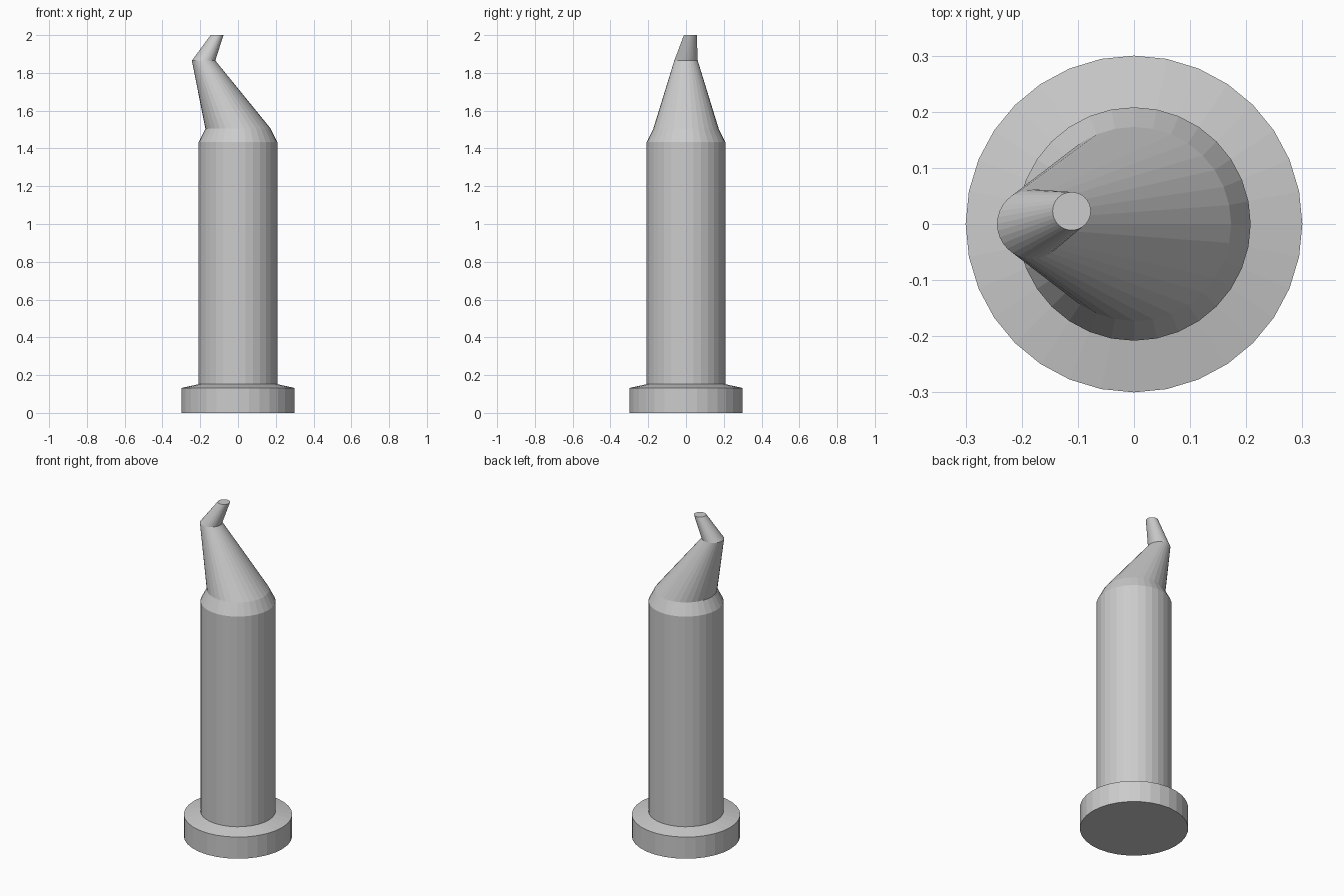
import bpy, bmesh
from math import cos, sin, tau

cube = bpy.data.objects.get("Cube")
if cube:
    bpy.data.objects.remove(cube, do_unlink=True)

SIDES = 32

# Single plain grey material
GREY = (0.6, 0.6, 0.6, 1.0)
grey = bpy.data.materials.new("light_grey")
grey.use_nodes = True
grey.diffuse_color = GREY
grey.node_tree.nodes["Principled BSDF"].inputs["Base Color"].default_value = GREY


def loft(name, rings, cap_bottom=False, cap_top=False):
    """Join horizontal circles given as (centre x, centre y, z, radius)."""
    bm = bmesh.new()
    loops = [[bm.verts.new((x + r * cos(tau * i / SIDES), y + r * sin(tau * i / SIDES), z))
              for i in range(SIDES)] for x, y, z, r in rings]
    for low, high in zip(loops, loops[1:]):
        for i in range(SIDES):
            j = (i + 1) % SIDES
            bm.faces.new((low[i], low[j], high[j], high[i]))
    if cap_bottom:
        bm.faces.new(loops[0][::-1])
    if cap_top:
        bm.faces.new(loops[-1])
    mesh = bpy.data.meshes.new(name)
    bm.to_mesh(mesh)
    bm.free()
    mesh.materials.append(grey)
    obj = bpy.data.objects.new(name, mesh)
    bpy.context.collection.objects.link(obj)
    return obj


BODY = 0.208
SHOULDER = (0, 0, 1.505, 0.173)
ELBOW = (-0.182, 0, 1.865, 0.062)

# Wide foot with a shallow sloping top
loft("base_flange", [(0, 0, 0, 0.3), (0, 0, 0.132, 0.3), (0, 0, 0.152, BODY)], cap_bottom=True)

# Straight barrel with a chamfered shoulder
loft("barrel", [(0, 0, 0.152, BODY), (0, 0, 1.435, BODY), SHOULDER])

# Leaning cone, then the short tip bent back the other way
loft("leaning_cone", [SHOULDER, ELBOW])
loft("bent_tip", [ELBOW, (-0.111, 0.023, 2.0, 0.034)], cap_top=True)
